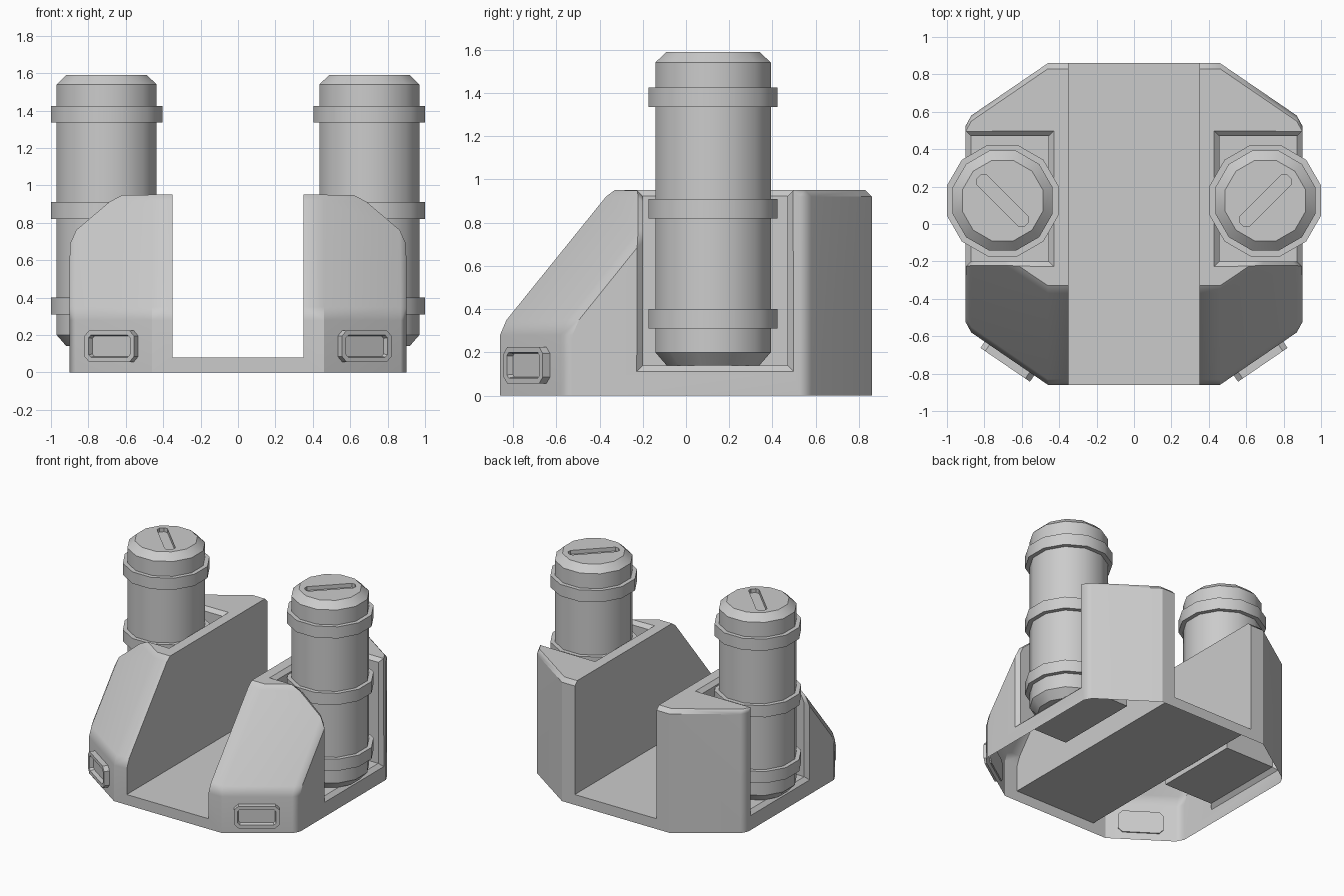
import bpy, bmesh, math
from mathutils import Matrix, Vector

if "Cube" in bpy.data.objects:
    bpy.data.objects.remove(bpy.data.objects["Cube"])

grey = bpy.data.materials.new("plain_grey")
grey.use_nodes = True
colour = (0.6, 0.6, 0.6, 1)
grey.diffuse_color = colour
grey.node_tree.nodes["Principled BSDF"].inputs["Base Color"].default_value = colour


def make(name, bm):
    bmesh.ops.recalc_face_normals(bm, faces=bm.faces)
    mesh = bpy.data.meshes.new(name)
    bm.to_mesh(mesh)
    bm.free()
    mesh.materials.append(grey)
    ob = bpy.data.objects.new(name, mesh)
    bpy.context.collection.objects.link(ob)
    return ob


def activate(ob):
    bpy.ops.object.select_all(action='DESELECT')
    ob.select_set(True)
    bpy.context.view_layer.objects.active = ob


def cut(ob, cutter):
    mod = ob.modifiers.new("cut", 'BOOLEAN')
    mod.operation, mod.solver, mod.object = 'DIFFERENCE', 'EXACT', cutter
    cutter.hide_render = True
    activate(ob)
    bpy.ops.object.modifier_apply(modifier=mod.name)
    bpy.data.objects.remove(cutter)


def finish(ob, angle):
    """Smooth shading with sharp edges, then the mirrored half."""
    activate(ob)
    bpy.ops.object.shade_smooth_by_angle(angle=math.radians(angle))
    mirror = ob.modifiers.new("mirror", 'MIRROR')
    mirror.merge_threshold = 0.0005


def loft(rings):
    """Closed skin through rings of equal point count, capped at both ends."""
    bm = bmesh.new()
    rows = [[bm.verts.new(p) for p in ring] for ring in rings]
    n = len(rows[0])
    for a, b in zip(rows, rows[1:]):
        for i in range(n):
            j = (i + 1) % n
            bm.faces.new((a[i], a[j], b[j], b[i]))
    bm.faces.new(rows[0])
    bm.faces.new(rows[-1])
    return bm


def box(lo, hi):
    corners = [(lo[0], lo[1]), (hi[0], lo[1]), (hi[0], hi[1]), (lo[0], hi[1])]
    return loft([[(x, y, z) for x, y in corners] for z in (lo[2], hi[2])])


def chamfered_plate(length, width, corner, z0, z1):
    a, b = length / 2, width / 2
    pts = [(a, corner - b), (a, b - corner), (a - corner, b), (corner - a, b),
           (-a, b - corner), (-a, corner - b), (corner - a, -b), (a - corner, -b)]
    return loft([[(x, y, z) for x, y in pts] for z in (z0, z1)])


# Base: side profile swept outward, drawn in at the diagonal corners
front = [(-.86, 0), (-.86, .28), (-.83, .35), (-.37, .92), (-.33, .95)]
back = [(.83, .95), (.86, .92), (.86, 0)]
sections = [(0, 0), (.46, 0), (.87, .28), (.9, .335)]
base = make("base", loft([[(x, y + s, z) for y, z in front] +
                          [(x, y - s, z) for y, z in back] for x, s in sections]))
cut(base, make("channel_cutter", box((-1, -2, .08), (.35, 2, 2))))
px, py0, py1, pz = .457, -.2, .47, .14
cut(base, make("pocket_cutter", box((px, py0, pz), (2, py1, 2))))

# Chamfer the pocket rim and open the underside
bm = bmesh.new()
bm.from_mesh(base.data)
bmesh.ops.remove_doubles(bm, verts=bm.verts, dist=.0005)
bmesh.ops.dissolve_limit(bm, angle_limit=.01, verts=bm.verts, edges=bm.edges)
planes = [(0, px), (1, py0), (1, py1), (2, pz)]
rim = [e for e in bm.edges if len(e.link_faces) == 2 and e.is_convex and
       any(all(abs(v.co[i] - d) < .001 for v in e.verts) for i, d in planes)]
bmesh.ops.bevel(bm, geom=rim, offset=.028, segments=1, affect='EDGES',
                profile=.5, clamp_overlap=False)
hidden = [f for f in bm.faces if all(v.co.z < .001 for v in f.verts)
          or all(abs(v.co.x) < .001 for v in f.verts)]
bmesh.ops.delete(bm, geom=hidden, context='FACES')
bm.to_mesh(base.data)
bm.free()
finish(base, 30)
base.modifiers.new("weighted", 'WEIGHTED_NORMAL').keep_sharp = True

# Canisters: twelve-sided drums with a slot in the cap and three bands
cx, cy = .7025, .125


def drum(profile):
    """Rings given as (flat-to-centre radius, height)."""
    step = math.tau / 12
    return loft([[(cx + r / math.cos(step / 2) * math.cos((i + .5) * step),
                   cy + r / math.cos(step / 2) * math.sin((i + .5) * step), z)
                  for i in range(12)] for r, z in profile])


canister = make("canister", drum([(.215, .14), (.267, .2), (.267, 1.54), (.215, 1.59)]))
slot = chamfered_plate(.36, .075, .02, 1.56, 1.7)
slot.transform(Matrix.Translation((cx, cy, 0)) @ Matrix.Rotation(math.radians(45), 4, 'Z'))
cut(canister, make("slot_cutter", slot))
finish(canister, 35)

for label, z in (("lower", .31), ("middle", .82), ("upper", 1.335)):
    band = make(label + "_band", drum([(.298, z), (.298, z + .09)]))
    finish(band, 35)

# Recessed lamp housings on the front diagonal faces
lamp = chamfered_plate(.32, .17, .03, -.01, .04)
lamp.normal_update()
bmesh.ops.recalc_face_normals(lamp, faces=lamp.faces)
face = max(lamp.faces, key=lambda f: f.calc_center_median().z)
bmesh.ops.inset_region(lamp, faces=[face], thickness=.028)
bmesh.ops.inset_region(lamp, faces=[face], thickness=.006, depth=-.03)
along = Vector((.41, .28, 0)).normalized()
out = Vector((along.y, -along.x, 0))
frame = Matrix((along, (0, 0, 1), out)).transposed().to_4x4()
lamp.transform(Matrix.Translation((.666, -.72, .14)) @ frame)
finish(make("lamp_housing", lamp), 30)
